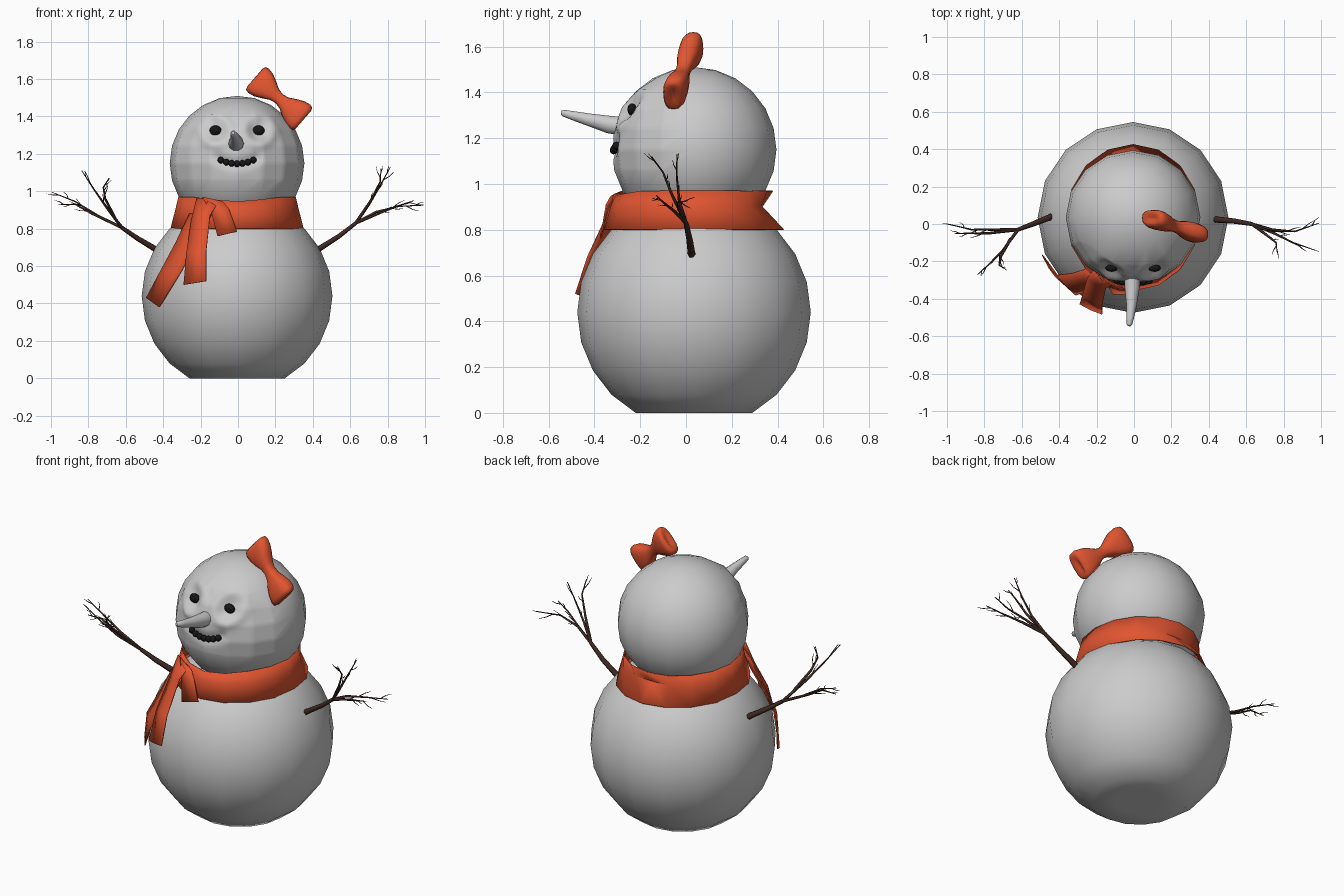
import bpy, bmesh, random
from math import sin, cos, pi, sqrt, exp, radians
from mathutils import Vector

if "Cube" in bpy.data.objects:
    bpy.data.objects.remove(bpy.data.objects["Cube"])

random.seed(4)
CX, CY = -0.005, 0.035
BODY_R, BODY_Z, HEAD_R, HEAD_Z = 0.51, 0.44, 0.36, 1.15


def material(name, rgb):
    m = bpy.data.materials.new(name)
    m.diffuse_color = (*rgb, 1)
    m.use_nodes = True
    m.node_tree.nodes["Principled BSDF"].inputs["Base Color"].default_value = m.diffuse_color
    return m


ORANGE = material("orange_cloth", (0.75, 0.09, 0.03))
BROWN = material("bark", (0.05, 0.022, 0.016))
BLACK = material("coal", (0.008, 0.008, 0.008))


def finish(name, bm, mat=None, angle=50):
    bmesh.ops.recalc_face_normals(bm, faces=bm.faces)
    me = bpy.data.meshes.new(name)
    bm.to_mesh(me)
    bm.free()
    ob = bpy.data.objects.new(name, me)
    bpy.context.collection.objects.link(ob)
    if mat:
        me.materials.append(mat)
    bpy.ops.object.select_all(action='DESELECT')
    ob.select_set(True)
    bpy.context.view_layer.objects.active = ob
    bpy.ops.object.shade_smooth_by_angle(angle=radians(angle))
    return ob


def sphere(loc, scale, u=16, v=12):
    bm = bmesh.new()
    bmesh.ops.create_uvsphere(bm, u_segments=u, v_segments=v, radius=1)
    bmesh.ops.scale(bm, vec=scale, verts=bm.verts)
    bmesh.ops.translate(bm, vec=loc, verts=bm.verts)
    return bm


def loft(rings, closed=True, caps=False):
    bm = bmesh.new()
    vs = [[bm.verts.new(p) for p in r] for r in rings]
    n = len(vs[0])
    for a, b in zip(vs, vs[1:]):
        for i in range(n if closed else n - 1):
            j = (i + 1) % n
            bm.faces.new((a[i], a[j], b[j], b[i]))
    if caps:
        bm.faces.new(vs[0])
        bm.faces.new(vs[-1])
    return bm


def tubes(name, paths, mat=None, res=2):
    cu = bpy.data.curves.new(name, 'CURVE')
    cu.dimensions = '3D'
    cu.bevel_depth = 1
    cu.bevel_resolution = res
    cu.use_fill_caps = True
    for path in paths:
        s = cu.splines.new('POLY')
        s.points.add(len(path) - 1)
        for p, (x, y, z, r) in zip(s.points, path):
            p.co = (x, y, z, 1)
            p.radius = r
    if mat:
        cu.materials.append(mat)
    ob = bpy.data.objects.new(name, cu)
    bpy.context.collection.objects.link(ob)


# Body, cut flat on the ground
bm = sphere((CX, CY, BODY_Z), (BODY_R,) * 3)
for v in bm.verts:
    if v.co.z < 0.01:
        v.co.z = 0
finish("body", bm)

# Head with pressed-in eye sockets and mouth
EYES = ((-0.12, 1.325), (0.11, 1.325))


def mouth_z(x):
    return 1.147 + 2.6 * (x - CX) ** 2


bm = sphere((CX, CY, HEAD_Z), (HEAD_R,) * 3)
face = [f for f in bm.faces if f.calc_center_median().y < -0.14
        and 1.02 < f.calc_center_median().z < 1.42]
bmesh.ops.subdivide_edges(bm, edges=list({e for f in face for e in f.edges}),
                          cuts=6, use_grid_fill=True)
for v in bm.verts:
    if v.co.y < -0.1:
        d = 0
        for ex, ez in EYES:
            r = sqrt((v.co.x - ex) ** 2 + (v.co.z - ez) ** 2)
            d += 0.012 * exp(-((r - 0.075) / 0.025) ** 2) - 0.025 * exp(-(r / 0.045) ** 2)
        if abs(v.co.x - CX) < 0.125:
            d -= 0.018 * exp(-((v.co.z - mouth_z(v.co.x)) / 0.03) ** 2)
        v.co += (v.co - Vector((CX, CY, HEAD_Z))).normalized() * d
finish("head", bm, angle=60)


def head_y(x, z):
    return CY - sqrt(HEAD_R ** 2 - (x - CX) ** 2 - (z - HEAD_Z) ** 2)


# Coal eyes and mouth
for i, (x, z) in enumerate(EYES):
    finish(f"eye_{i}", sphere((x, head_y(x, z) + 0.022, z), (0.033, 0.02, 0.027), 14, 8), BLACK)
for i in range(7):
    x = CX + (i - 3) * 0.029
    z = mouth_z(x)
    finish(f"mouth_coal_{i}", sphere((x, head_y(x, z) + 0.01, z), (0.018,) * 3, 10, 8), BLACK)

# Nose
tubes("nose", [[(-0.01, -0.26, 1.25, 0.044), (-0.01, -0.34, 1.26, 0.04),
                (-0.013, -0.43, 1.282, 0.028), (-0.02, -0.5, 1.3, 0.02),
                (-0.025, -0.537, 1.31, 0.015), (-0.026, -0.545, 1.312, 0.008)]], res=3)

# Scarf collar, creased at the back
rings = []
for z, r, crease in ((0.97, 0.343, 0), (0.9, 0.362, 0.065), (0.8, 0.39, 0)):
    ring = []
    for i in range(16):
        a = 2 * pi * i / 16
        k = max(0, sin(a)) ** 4
        dip = 0.025 * max(0, -sin(a)) ** 6 if z > 0.95 else 0
        rr = r - crease * k
        ring.append((CX + 0.905 * rr * cos(a), CY + rr * sin(a), z - dip))
    rings.append(ring)


def cloth(name, bm):
    ob = finish(name, bm, ORANGE, 40)
    so = ob.modifiers.new("thickness", 'SOLIDIFY')
    so.thickness = 0.006
    so.offset = 0


cloth("scarf_collar", loft(rings))


# Scarf ends draped over the body
def drape(x, z, off):
    r = sqrt(max(BODY_R ** 2 - (z - BODY_Z) ** 2, 0.01)) + 0.015
    if z > 0.78:
        r = max(r, 0.39 - (z - 0.8) * 0.27)
    return (x, CY - sqrt(max(r * r - (x - CX) ** 2, 0.02)) - off, z)


ENDS = {
    "scarf_end_outer": [(-.26, .88, -.13, .9, .01), (-.33, .73, -.2, .76, .01),
                        (-.41, .58, -.31, .56, .006), (-.49, .43, -.42, .38, 0)],
    "scarf_end_inner": [(-.22, .965, -.1, .95, .015), (-.25, .84, -.15, .87, .035),
                        (-.275, .67, -.17, .68, .03), (-.29, .5, -.17, .52, .025)],
    "scarf_knot_flap": [(-.19, .97, -.08, .945, .02), (-.14, .88, -.05, .91, .025),
                        (-.11, .76, -.005, .785, .01)],
}
for name, rows in ENDS.items():
    cloth(name, loft([[drape(xl + (xr - xl) * t, zl + (zr - zl) * t, o) for t in (0, .5, 1)]
                      for xl, zl, xr, zr, o in rows], closed=False))

# Puffy bow: rounded sections along a slanted axis
centre = Vector((0.22, -0.012, 1.495))
u, w = Vector((0.755, -0.26, -0.655)), Vector((0.655, 0, 0.755))
HALF = [(0.035, 0.038, 0.036), (0.07, 0.058, 0.046), (0.11, 0.078, 0.05), (0.145, 0.085, 0.05),
        (0.165, 0.08, 0.042), (0.172, 0.062, 0.026), (0.16, 0.03, 0.01)]
sections = [(-s, a, b) for s, a, b in HALF[::-1]] + [(0, 0.03, 0.032)] + HALF
rings = []
for s, a, b in sections:
    ring = []
    for i in range(16):
        c, d = cos(2 * pi * i / 16), sin(2 * pi * i / 16)
        c, d = (abs(q) ** 0.75 * (1 if q > 0 else -1) for q in (c, d))
        ring.append(centre + u * s + w * (a * c) + Vector((0, b * d, 0)))
    rings.append(ring)
finish("bow", loft(rings, caps=True), ORANGE, 70)


# Twig arms: main branches plus fine random twigs
def branch(pts, r0, r1):
    n = len(pts) - 1
    return [(*p, r0 + (r1 - r0) * i / n) for i, p in enumerate(pts)]


def arm(name, trunk, limbs):
    paths = [branch(trunk, 0.017, 0.011)]
    for pts in limbs:
        paths.append(branch(pts, 0.009, 0.002))
        for p, q in zip(pts[1:], pts[2:]):
            for k in range(2):
                p0 = Vector(p).lerp(Vector(q), 0.3 + 0.4 * k)
                d = (Vector(q) - Vector(p)).normalized() * 0.055
                j = Vector([random.uniform(-0.03, 0.03) for _ in range(3)])
                paths.append(branch([p0, p0 + d * 0.5 + j * 0.7, p0 + d + j], 0.003, 0.001))
    tubes(name, paths, BROWN, 1)


L, R = (-.62, -.03, .805), (.63, 0, .83)
arm("left_arm", [(-.44, .04, .69), (-.54, 0, .75), L],
    [[L, (-.75, -.03, .87), (-.87, -.03, .945), (-.995, 0, .995)],
     [L, (-.78, -.05, .88), (-.87, -.05, .93), (-.96, -.05, .93)],
     [L, (-.7, -.14, .91), (-.77, -.21, 1.01), (-.835, -.27, 1.11)],
     [(-.66, -.08, .86), (-.71, -.17, .96), (-.72, -.22, 1.02), (-.69, -.24, 1.07)]])
arm("right_arm", [(.43, .025, .69), (.54, .015, .76), R],
    [[R, (.70, -.03, .93), (.76, -.04, 1.03), (.815, -.04, 1.13)],
     [R, (.71, -.06, .95), (.76, -.1, 1.05), (.765, -.15, 1.12)],
     [R, (.74, -.03, .89), (.86, -.04, .92), (.99, .005, .925)],
     [R, (.75, -.05, .88), (.85, -.1, .92), (.94, -.13, .95)]])
